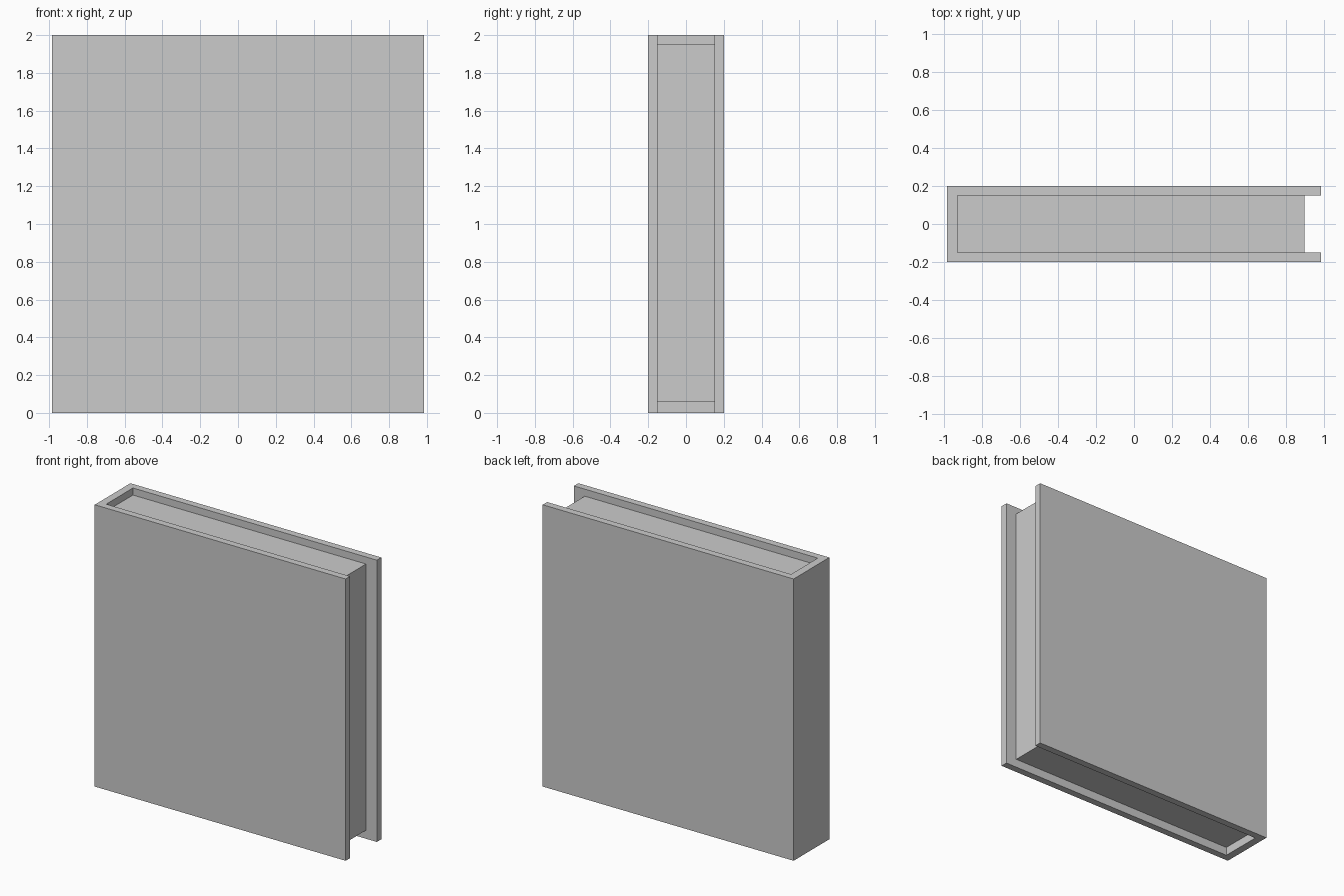
import bpy
import bmesh

if "Cube" in bpy.data.objects:
    bpy.data.objects.remove(bpy.data.objects["Cube"])


def prism(name, outline, z0, z1):
    """Extrude a flat XY outline from z0 up to z1 as one solid object."""
    bm = bmesh.new()
    base = bm.faces.new([bm.verts.new((x, y, z0)) for x, y in outline])
    top = bmesh.ops.extrude_face_region(bm, geom=[base])["geom"]
    verts = [v for v in top if isinstance(v, bmesh.types.BMVert)]
    bmesh.ops.translate(bm, verts=verts, vec=(0, 0, z1 - z0))
    bmesh.ops.recalc_face_normals(bm, faces=bm.faces)
    mesh = bpy.data.meshes.new(name)
    bm.to_mesh(mesh)
    bm.free()
    obj = bpy.data.objects.new(name, mesh)
    bpy.context.collection.objects.link(obj)
    return obj


HALF_W, HALF_T = 0.985, 0.20      # cover half width and half thickness
SPINE_IN, BOARD_IN = -0.93, 0.15  # inner faces of spine and boards
PAGE_EDGE = 0.90                  # fore edge of the pages

# Cover: U-shaped profile with spine on the left
half = [(HALF_W, HALF_T), (HALF_W, BOARD_IN), (SPINE_IN, BOARD_IN)]
cover_outline = (
    [(-HALF_W, -HALF_T), (-HALF_W, HALF_T)]
    + half
    + [(x, -y) for x, y in reversed(half)]
)
prism("book_cover", cover_outline, 0.0, 2.0)

# Page block: recessed at the top, bottom and fore edge
page_outline = [(SPINE_IN, -BOARD_IN), (PAGE_EDGE, -BOARD_IN),
                (PAGE_EDGE, BOARD_IN), (SPINE_IN, BOARD_IN)]
prism("page_block", page_outline, 0.06, 1.95)
